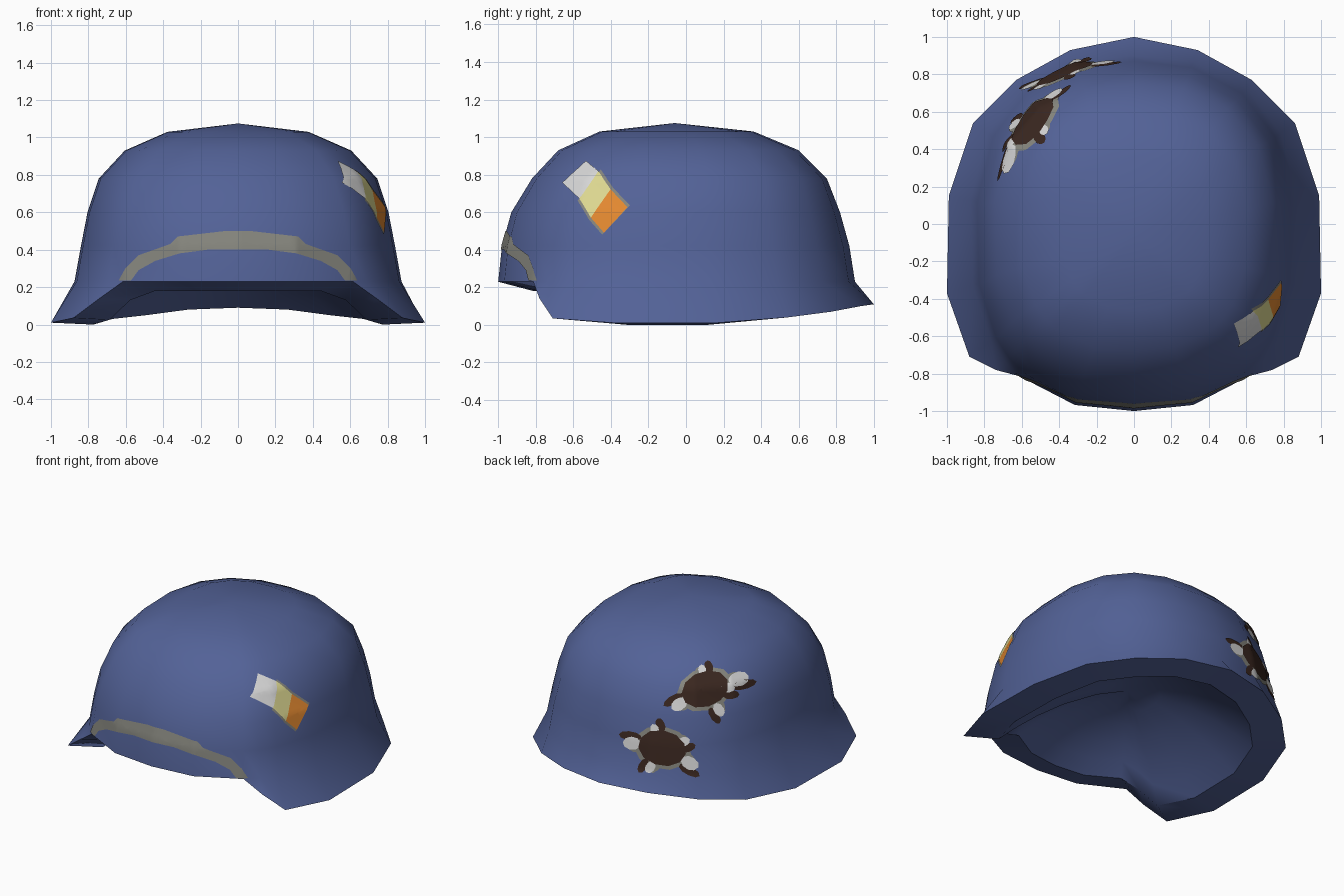
import bpy, bmesh, math
from mathutils import Vector
from mathutils.bvhtree import BVHTree

if "Cube" in bpy.data.objects:
    bpy.data.objects.remove(bpy.data.objects["Cube"])


def material(name, rgb):
    m = bpy.data.materials.new(name)
    m.diffuse_color = (*rgb, 1)
    m.use_nodes = True
    m.node_tree.nodes["Principled BSDF"].inputs["Base Color"].default_value = m.diffuse_color
    return m


BLUE = material("helmet blue", (0.086, 0.122, 0.310))
GREY = material("worn grey", (0.235, 0.235, 0.205))
WHITE = material("off white", (0.68, 0.68, 0.68))
YELLOW = material("pale yellow", (0.72, 0.68, 0.28))
ORANGE = material("orange", (0.77, 0.25, 0.03))
BROWN = material("dark brown", (0.042, 0.020, 0.014))


def finish(bm, name, mat, angle):
    me = bpy.data.meshes.new(name)
    bm.to_mesh(me)
    me.materials.append(mat)
    for p in me.polygons:
        p.use_smooth = True
    me.set_sharp_from_angle(angle=math.radians(angle))
    ob = bpy.data.objects.new(name, me)
    bpy.context.collection.objects.link(ob)


# --- helmet shell: lofted rings, outer surface, rim and shallow lining ---
# half of the rim, from back centre to front centre
RIM = [(0, 1, .11), (.34, .93, .1), (.63, .77, .07), (.86, .54, .04), (.99, .15, .01), (1, -.37, .01),
       (.88, -.71, .035), (.74, -.78, .14), (.62, -.82, .23), (.31, -.95, .23), (0, -1, .23)]
# dome sections: height, half width, front y, back y
SECTIONS = [(.23, .88, -1, .9), (.42, .845, -.98, .87), (.6, .81, -.93, .82),
            (.78, .75, -.82, .75), (.93, .61, -.68, .6), (1.03, .38, -.46, .36)]


def section_point(sec, i):
    z, w, front, back = sec
    d, yc = (back - front) / 2, (back + front) / 2
    t = math.atan2(RIM[i][1] + .05, RIM[i][0])
    c, s = math.cos(t), math.sin(t)
    r = (abs(c / w) ** 2.45 + abs(s / d) ** 2.45) ** (-1 / 2.45)
    return Vector((r * c, yc + r * s, z))


def inner_point(i, p):
    front = i >= 8
    return Vector((p.x * (.72 if front else .78), -.05 + (p.y + .05) * .8,
                   p.z - (.05 if front else .02 if i < 3 else .01)))


def lining_point(p, s):
    return Vector((p.x * s, -.05 + (p.y + .05) * s, p.z * s + .1 * (1 - s) + .32 * (1 - s * s)))


def mirrored(half):
    return half + [Vector((-p.x, p.y, p.z)) for p in half[-2:0:-1]]


n = len(RIM)
rim = [section_point(SECTIONS[0], i) if i >= 8 else Vector(RIM[i]) for i in range(n)]
inner_rim = [inner_point(i, p) for i, p in enumerate(rim)]
outer = [[section_point(s, i) for i in range(n)] for s in SECTIONS]
inner = [[lining_point(p, s) for p in inner_rim] for s in (.25, .5, .7, .86)]

bm = bmesh.new()
loops = [[bm.verts.new(p) for p in mirrored(r)] for r in inner + [inner_rim, rim] + outer]
k = len(loops[0])
for a, b in zip(loops, loops[1:]):
    for i in range(k):
        j = (i + 1) % k
        bm.faces.new((a[i], a[j], b[j], b[i]))
for loop, z in ((loops[0], .42), (loops[-1], 1.075)):
    tip = bm.verts.new((0, -.06, z))
    for i in range(k):
        bm.faces.new((loop[i], loop[(i + 1) % k], tip))
bmesh.ops.remove_doubles(bm, verts=bm.verts, dist=1e-4)
bmesh.ops.recalc_face_normals(bm, faces=bm.faces)
tree = BVHTree.FromBMesh(bm)
finish(bm, "helmet_shell", BLUE, 40)
bm.free()


# --- painted patches: flat outlines projected on the shell ---
def patch(name, outline, mat, view, layer):
    right, up = Vector(view[0]), Vector(view[1])
    toward = right.cross(up)
    bm = bmesh.new()
    bm.faces.new([bm.verts.new((u, v, 0)) for u, v in outline])
    bmesh.ops.triangulate(bm, faces=bm.faces[:])
    step = .025
    for axis in (0, 1):
        lo = min(p[axis] for p in outline)
        hi = max(p[axis] for p in outline)
        for q in range(math.ceil(lo / step), math.floor(hi / step) + 1):
            co, no = [0, 0, 0], [0, 0, 0]
            co[axis], no[axis] = q * step, 1
            bmesh.ops.bisect_plane(bm, geom=bm.verts[:] + bm.edges[:] + bm.faces[:],
                                   plane_co=co, plane_no=no, dist=1e-5)
    for v in bm.verts:
        start = right * v.co.x + up * v.co.y + toward * 3
        hit, nor, _, _ = tree.ray_cast(start, -toward)
        if hit is None:
            hit, nor, _, _ = tree.find_nearest(start - toward * 2)
        v.co = hit + nor * (.0015 + .0025 * layer)
    bm.normal_update()
    bmesh.ops.reverse_faces(bm, faces=[f for f in bm.faces if f.normal.dot(toward) < 0])
    finish(bm, name, mat, 60)
    bm.free()


# brow band above the front edge
FRONT = ((1, 0, 0), (0, 0, 1))
top = [(.635, .235), (.6, .3), (.53, .37), (.36, .43), (.32, .47), (.06, .5)]
low = [(.57, .235), (.53, .29), (.44, .34), (.31, .38), (.16, .4)]
patch("brow_band", top + [(-x, z) for x, z in top[::-1]] + [(-x, z) for x, z in low] + low[::-1],
      GREY, FRONT, 1)

# three-colour mark on the right side, cut from one strip with a worn edge
SIDE = ((0, 1, 0), (0, 0, 1))
lower = [(-.655, .755), (-.565, .67), (-.505, .57), (-.435, .49)]
upper = [(-.53, .87), (-.465, .815), (-.4, .72), (-.31, .625)]
for i, mat in enumerate((WHITE, YELLOW, ORANGE)):
    patch(f"side_mark_{i + 1}", [lower[i], upper[i], upper[i + 1], lower[i + 1]], mat, SIDE, 2)
patch("side_mark_edge", [(y - .01, z - .01) for y, z in lower[1:]] + [(y + .012, z + .01) for y, z in upper[:0:-1]],
      GREY, SIDE, 1)

# two splats at the back left, laid out as seen from there
a, e = math.radians(35), math.radians(28)
right = Vector((-math.cos(a), -math.sin(a), 0))
toward = Vector((-math.sin(a) * math.cos(e), math.cos(a) * math.cos(e), math.sin(e)))
BACK = (right, toward.cross(right))


def blob(cx, cy, rx, ry, turn, sides=9):
    c, s = math.cos(turn), math.sin(turn)
    ring = [(rx * math.cos(t), ry * math.sin(t)) for t in (math.tau * i / sides for i in range(sides))]
    return [(cx + x * c - y * s, cy + x * s + y * c) for x, y in ring]


def splat(name, cx, cy, turn, arms):
    patch(name + "_edge", blob(cx, cy, .195, .14, turn, 11), GREY, BACK, 1)
    patch(name + "_core", blob(cx, cy, .16, .115, turn, 11), BROWN, BACK, 3)
    for i, (x, y) in enumerate(arms):
        t, size = math.atan2(y, x), math.hypot(x, y) / .2
        # each arm: grey base, white fleck, brown streak beside it
        side = Vector((-math.sin(t), math.cos(t))) * -.045
        patch(f"{name}_arm_{i}", blob(cx + x * .85, cy + y * .85, .08 * size, .055, t), GREY, BACK, 1.3)
        patch(f"{name}_streak_{i}", blob(cx + x * 1.1 + side.x, cy + y * 1.1 + side.y, .075 * size, .03, t),
              BROWN, BACK, 1.7)
        patch(f"{name}_fleck_{i}", blob(cx + x, cy + y, .06 * size, .042 * size, t), WHITE, BACK, 2.3)


splat("upper_splat", .126, .32, .4, [(.22, .07), (.09, -.135), (-.17, -.1), (-.02, .125), (.15, .01)])
splat("lower_splat", -.155, -.065, -.25, [(-.2, .035), (-.08, -.125), (.18, -.1), (-.05, .12), (.14, .04)])
